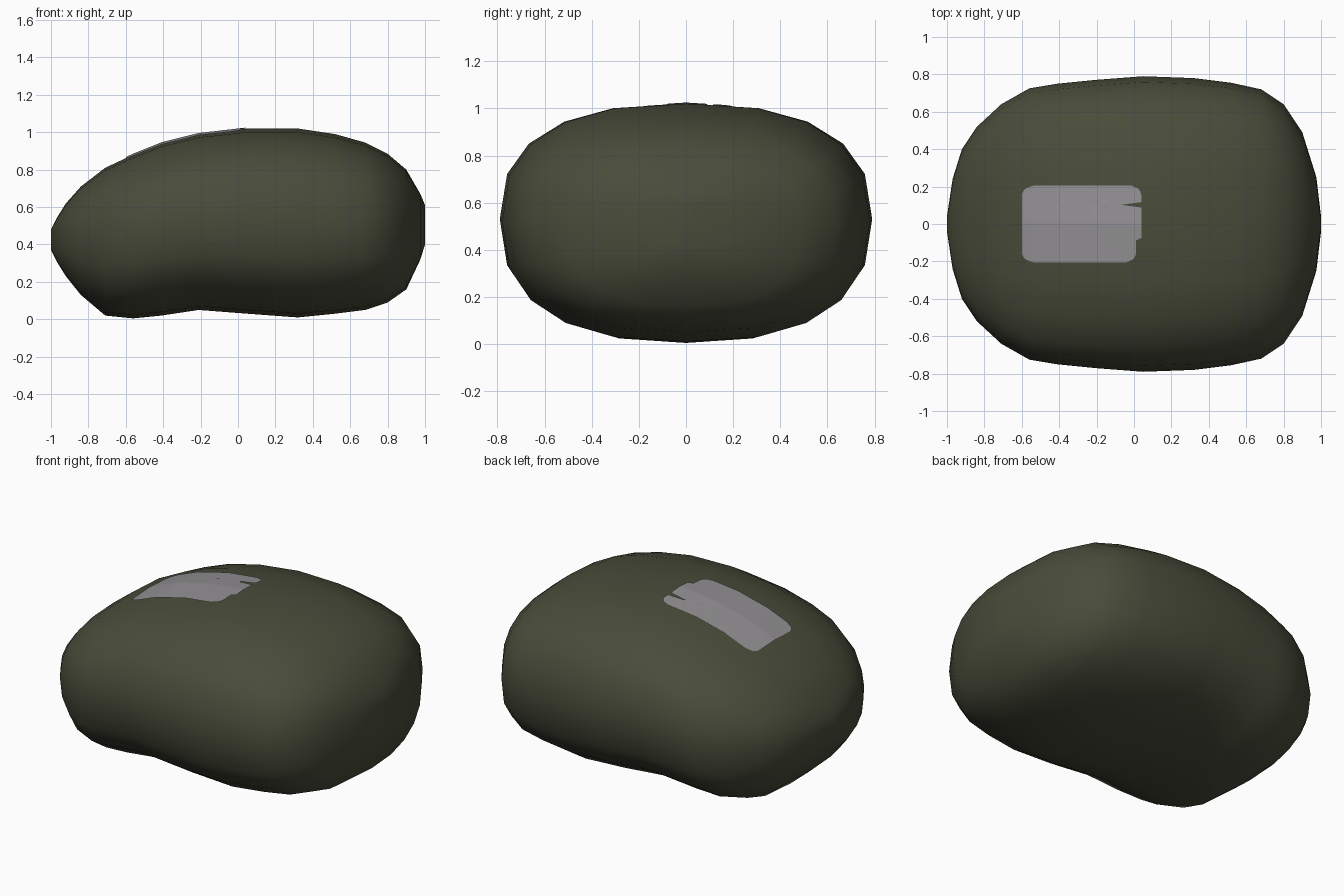
import bpy, bmesh, math
from mathutils import Vector
from mathutils.bvhtree import BVHTree

if "Cube" in bpy.data.objects:
    bpy.data.objects.remove(bpy.data.objects["Cube"])


def material(name, rgb):
    m = bpy.data.materials.new(name)
    m.diffuse_color = (*rgb, 1)
    m.use_nodes = True
    m.node_tree.nodes["Principled BSDF"].inputs["Base Color"].default_value = m.diffuse_color
    return m


def finish(bm, name, mat):
    for f in bm.faces:
        f.smooth = True
    me = bpy.data.meshes.new(name)
    bm.to_mesh(me)
    me.materials.append(mat)
    ob = bpy.data.objects.new(name, me)
    bpy.context.collection.objects.link(ob)
    return ob


green = material("dark olive", (0.066, 0.072, 0.042))
grey = material("light grey", (0.29, 0.28, 0.29))

# Body: cross-sections along x as (x, bottom z, widest z, top z, half width)
SECTIONS = [
    (-1.00, 0.37, 0.43, 0.48, 0.04), (-0.97, 0.31, 0.43, 0.54, 0.24),
    (-0.92, 0.23, 0.44, 0.62, 0.40), (-0.84, 0.13, 0.45, 0.71, 0.52),
    (-0.71, 0.02, 0.47, 0.81, 0.64), (-0.56, 0.005, 0.49, 0.88, 0.725),
    (-0.41, 0.02, 0.51, 0.94, 0.75), (-0.21, 0.05, 0.53, 0.99, 0.77),
    (0.05, 0.03, 0.53, 1.02, 0.79), (0.32, 0.01, 0.52, 1.02, 0.78),
    (0.52, 0.03, 0.51, 0.99, 0.755), (0.68, 0.05, 0.51, 0.945, 0.72),
    (0.80, 0.09, 0.50, 0.885, 0.64), (0.90, 0.16, 0.50, 0.80, 0.49),
    (0.975, 0.32, 0.50, 0.67, 0.25), (1.00, 0.40, 0.50, 0.61, 0.04)]
SIDES, POWER = 20, 2 / 2.5


def spow(v):
    return math.copysign(abs(v) ** POWER, v)


bm = bmesh.new()
rings = []
for x, lo, mid, hi, w in SECTIONS:
    ring = []
    for i in range(SIDES):
        a = math.tau * i / SIDES
        s = spow(math.sin(a))
        z = mid + s * ((hi - mid) if s > 0 else (mid - lo))
        ring.append(bm.verts.new((x, w * spow(math.cos(a)), z)))
    rings.append(ring)
for r, q in zip(rings, rings[1:]):
    for i in range(SIDES):
        j = (i + 1) % SIDES
        bm.faces.new((r[i], r[j], q[j], q[i]))
bm.faces.new(rings[0])
bm.faces.new(rings[-1])
bmesh.ops.recalc_face_normals(bm, faces=bm.faces)
finish(bm, "body", green)
tree = BVHTree.FromBMesh(bm)
bm.free()

# Patch: thin rounded sheet laid on the top of the body
bm = bmesh.new()
NX, NY = 40, 28
grid = []
for j in range(NY + 1):
    y = -0.205 + 0.41 * j / NY
    edge = max(0, abs(y) - 0.145) / 0.06
    pull = 0.06 * (1 - math.sqrt(max(0, 1 - edge * edge)))
    left = -0.60 + pull
    right = (0.04 if y > -0.08 else 0.012) - pull * 0.9
    if 0.095 < y < 0.115:          # small notch on the right edge
        right = -0.07
    row = []
    for i in range(NX + 1):
        x = left + (right - left) * i / NX
        hit = tree.ray_cast(Vector((x, y, 3)), Vector((0, 0, -1)))[0]
        row.append(bm.verts.new((x, y, hit.z + 0.006)))
    grid.append(row)
for a, b in zip(grid, grid[1:]):
    for i in range(NX):
        bm.faces.new((a[i], a[i + 1], b[i + 1], b[i]))
finish(bm, "top_patch", grey)
bm.free()
